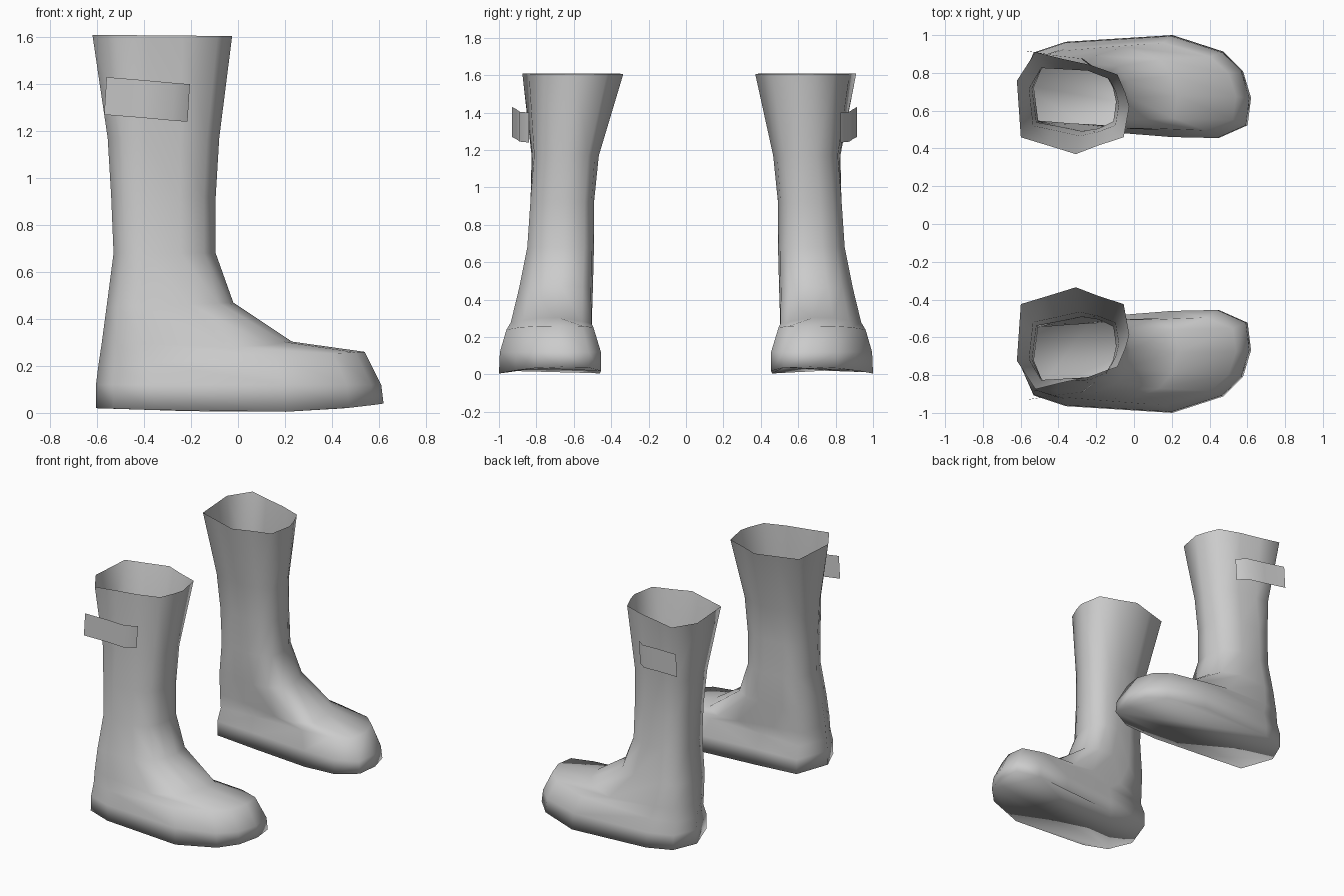
import bpy, bmesh

if "Cube" in bpy.data.objects:
    bpy.data.objects.remove(bpy.data.objects["Cube"])

# Single leather colour
leather = bpy.data.materials.new("grey_leather")
leather.use_nodes = True
GREY = (0.6, 0.6, 0.6, 1)
leather.diffuse_color = GREY
leather.node_tree.nodes["Principled BSDF"].inputs["Base Color"].default_value = GREY

# Unit outlines, starting at the front and going round the inner side
SHAFT_PLAN = [(1, -.07), (.9, -.67), (.45, -.83), (.05, -1), (-.45, -.83), (-.93, -.67),
              (-1, .44), (-.67, 1), (-.2, .87), (.3, .75), (.79, .56), (.93, .2)]
FOOT_PLAN = [(1, -.22), (.97, -.75), (.72, -1), (.32, -.98), (-.35, -.86), (-.86, -.8),
             (-1, .05), (-.88, .66), (-.6, .87), (.32, 1), (.76, .68), (.93, .3)]


def ring(back, front, inner, outer, z_back, z_front, foot=0.0, sag=0.0, droop=0.0):
    """One loop of the boot, blended between the shaft and foot outlines."""
    points = []
    for (su, sv), (fu, fv) in zip(SHAFT_PLAN, FOOT_PLAN):
        u = su + (fu - su) * foot
        v = sv + (fv - sv) * foot
        t = (u + 1) / 2
        z = z_back + (z_front - z_back) * t
        z -= sag * (1 - u * u) * (.75 + .4 * u) + droop * v * v * t
        points.append((back + (front - back) * t, inner + (outer - inner) * (v + 1) / 2, z))
    return points


def finish(name, bm, side):
    """Place the part on one side, then shade and colour it."""
    for v in bm.verts:
        v.co.y *= side
    bmesh.ops.recalc_face_normals(bm, faces=bm.faces)
    for face in bm.faces:
        face.smooth = True
    mesh = bpy.data.meshes.new(name)
    bm.to_mesh(mesh)
    bm.free()
    mesh.materials.append(leather)
    bpy.context.collection.objects.link(bpy.data.objects.new(name, mesh))


def make_boot(name, side, lean):
    rings = [
        ring(-.62, -.025, .37 - lean, .91 - lean, 1.61, 1.605),     # cuff
        ring(-.555, -.08, .465, .845, 1.17, 1.17, .3),              # calf
        ring(-.54, -.095, .49, .855, .92, .92, .5),
        ring(-.53, -.095, .49, .87, .68, .68, .55),                 # ankle
        ring(-.56, -.02, .495, .91, .45, .47, .65),                 # instep
        ring(-.58, .23, .5, .945, .3, .305, .85, droop=.04),
        ring(-.595, .54, .495, .96, .2, .26, 1),                    # toe top
        ring(-.605, .61, .455, .995, .12, .12, 1),                  # toe cap
        ring(-.605, .62, .455, 1, .02, .04, 1, sag=.036),           # sole edge
    ]
    bm = bmesh.new()
    loops = [[bm.verts.new(p) for p in r] for r in rings]
    for upper, lower in zip(loops, loops[1:]):
        for i in range(len(upper)):
            j = (i + 1) % len(upper)
            bm.faces.new((upper[i], upper[j], lower[j], lower[i]))
    bm.faces.new(loops[-1])
    finish(name, bm, side)


def make_strap(name, side, lift):
    # Loose pull strap on the outer side of the shaft
    path = [(-.56, .91, 1.35), (-.4, .885, 1.337), (-.27, .87, 1.325), (-.205, .82, 1.32)]
    bm = bmesh.new()
    edges = [(bm.verts.new((x, y + lift, z + .08)), bm.verts.new((x - .01, y + lift, z - .08)))
             for x, y, z in path]
    for (a, b), (c, d) in zip(edges, edges[1:]):
        bm.faces.new((a, b, d, c))
    finish(name, bm, side)


for label, side, lean, lift in (("front", -1, .035, .02), ("back", 1, 0, .005)):
    make_boot(label + "_boot", side, lean)
    make_strap(label + "_strap", side, lift)
